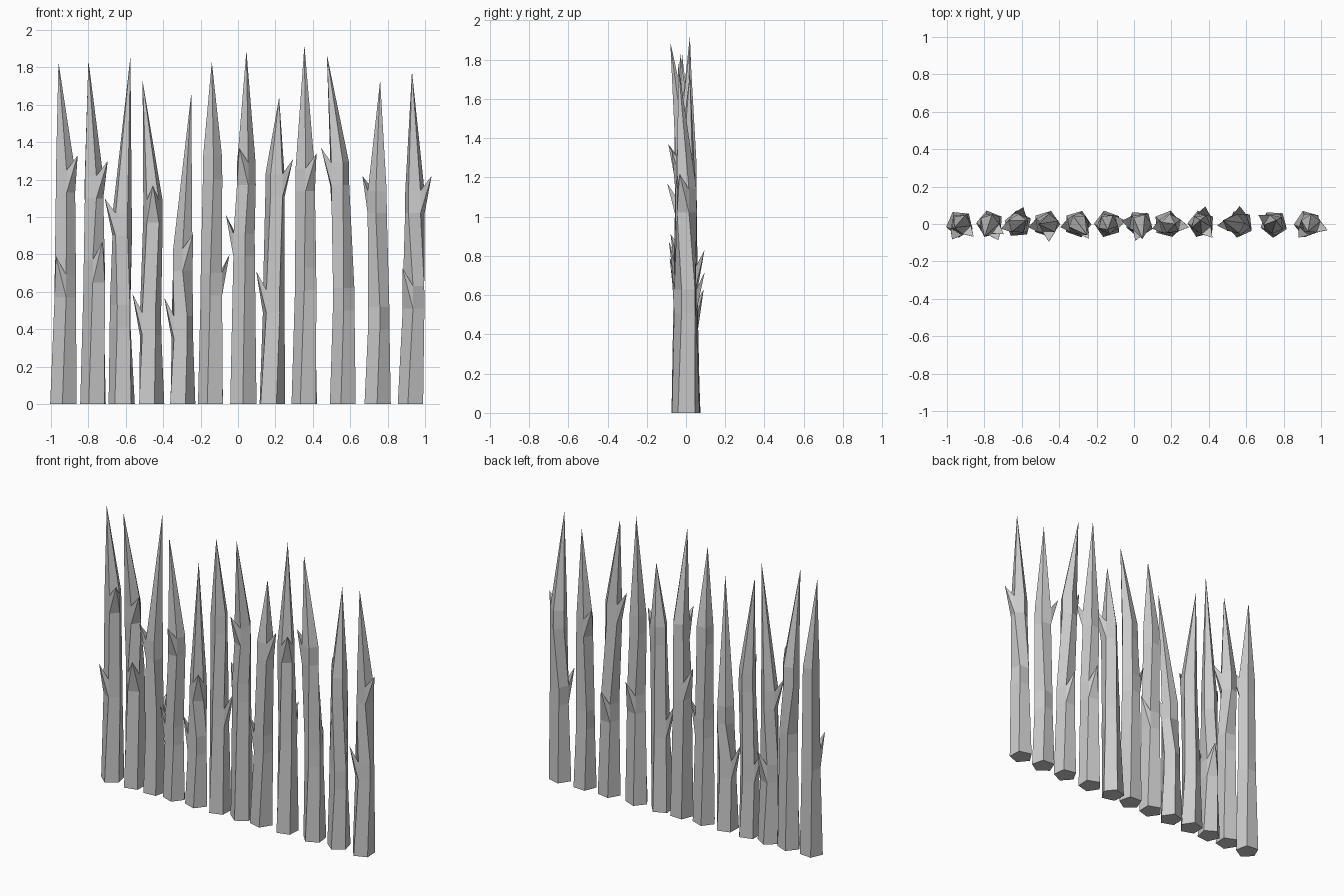
import bpy, bmesh
from math import sin, cos, radians, pi

if "Cube" in bpy.data.objects:
    bpy.data.objects.remove(bpy.data.objects["Cube"])

SIDES = 5
# base x, lower knot x, upper knot x, tip (x, y, z), two thorns (angle in degrees, tip height)
STAKES = [
    (-.932, -.925, -.925, (-.96, -.02, 1.83), (-120, .79), (-45, 1.33)),
    (-.770, -.765, -.775, (-.80, -.07, 1.84), (-65, .87), (-35, 1.30)),
    (-.620, -.625, -.620, (-.575, .02, 1.86), (70, .63), (-165, 1.10)),
    (-.468, -.470, -.455, (-.51, .00, 1.73), (190, .59), (-90, 1.17)),
    (-.302, -.300, -.295, (-.25, -.06, 1.66), (-170, .57), (-55, .91)),
    (-.140, -.140, -.138, (-.14, -.03, 1.83), (10, .80), (None, 1.40)),
    (.030, .030, .040, (.045, -.08, 1.89), (170, 1.01), (-110, 1.37)),
    (.178, .190, .200, (.22, .00, 1.64), (-165, .71), (-10, 1.31)),
    (.360, .365, .358, (.355, .02, 1.92), (80, .83), (-50, 1.34)),
    (.565, .565, .540, (.475, .02, 1.87), (90, .72), (185, 1.37)),
    (.748, .750, .748, (.76, .02, 1.73), (None, .62), (150, 1.22)),
    (.928, .940, .945, (.93, -.04, 1.78), (-130, .73), (-20, 1.22)),
]


def build_stake(name, base_x, low_x, high_x, tip, low, high):
    bm = bmesh.new()

    def ring(x, z, r, turn):
        return [bm.verts.new((x + r * cos(turn + (2 * i - 1) * pi / SIDES),
                              r * sin(turn + (2 * i - 1) * pi / SIDES), z))
                for i in range(SIDES)]

    # Turn the upper knot by the smallest amount that aims a side at its thorn
    step = 360 / SIDES
    low_turn = low[0] if low[0] is not None else high[0] + 20
    high_aim = high[0] if high[0] is not None else low_turn + 15
    sector = round((high_aim - low_turn) / step)
    high_turn = high_aim - sector * step
    a, b = radians(low_turn), radians(high_turn)

    rings = [ring(base_x, 0, .074, a - .2),
             ring(low_x, low[1] - .22, .061, a),
             ring(low_x, low[1] - .10, .060, a),
             ring(high_x, high[1] - .20, .055, b),
             ring(high_x, high[1] - .08, .054, b)]
    thorns = {}
    if low[0] is not None:
        thorns[(1, 0)] = (low_x, low)
    if high[0] is not None:
        thorns[(3, sector % SIDES)] = (high_x, high)

    # Shaft sides; knot sides with a thorn become a small pyramid
    bm.faces.new(rings[0][::-1])
    for k in range(len(rings) - 1):
        for i in range(SIDES):
            j = (i + 1) % SIDES
            quad = [rings[k][i], rings[k][j], rings[k + 1][j], rings[k + 1][i]]
            if (k, i) in thorns:
                x, (angle, z) = thorns[(k, i)]
                t = radians(angle)
                point = bm.verts.new((x + .096 * cos(t), .096 * sin(t), z))
                for n in range(4):
                    bm.faces.new((quad[n], quad[(n + 1) % 4], point))
            else:
                bm.faces.new(quad)

    # Pointed tip
    apex = bm.verts.new(tip)
    for i in range(SIDES):
        bm.faces.new((rings[-1][i], rings[-1][(i + 1) % SIDES], apex))

    bmesh.ops.recalc_face_normals(bm, faces=bm.faces)
    mesh = bpy.data.meshes.new(name)
    bm.to_mesh(mesh)
    bm.free()
    bpy.context.collection.objects.link(bpy.data.objects.new(name, mesh))


for n, stake in enumerate(STAKES, 1):
    build_stake(f"palisade_stake_{n:02d}", *stake)
